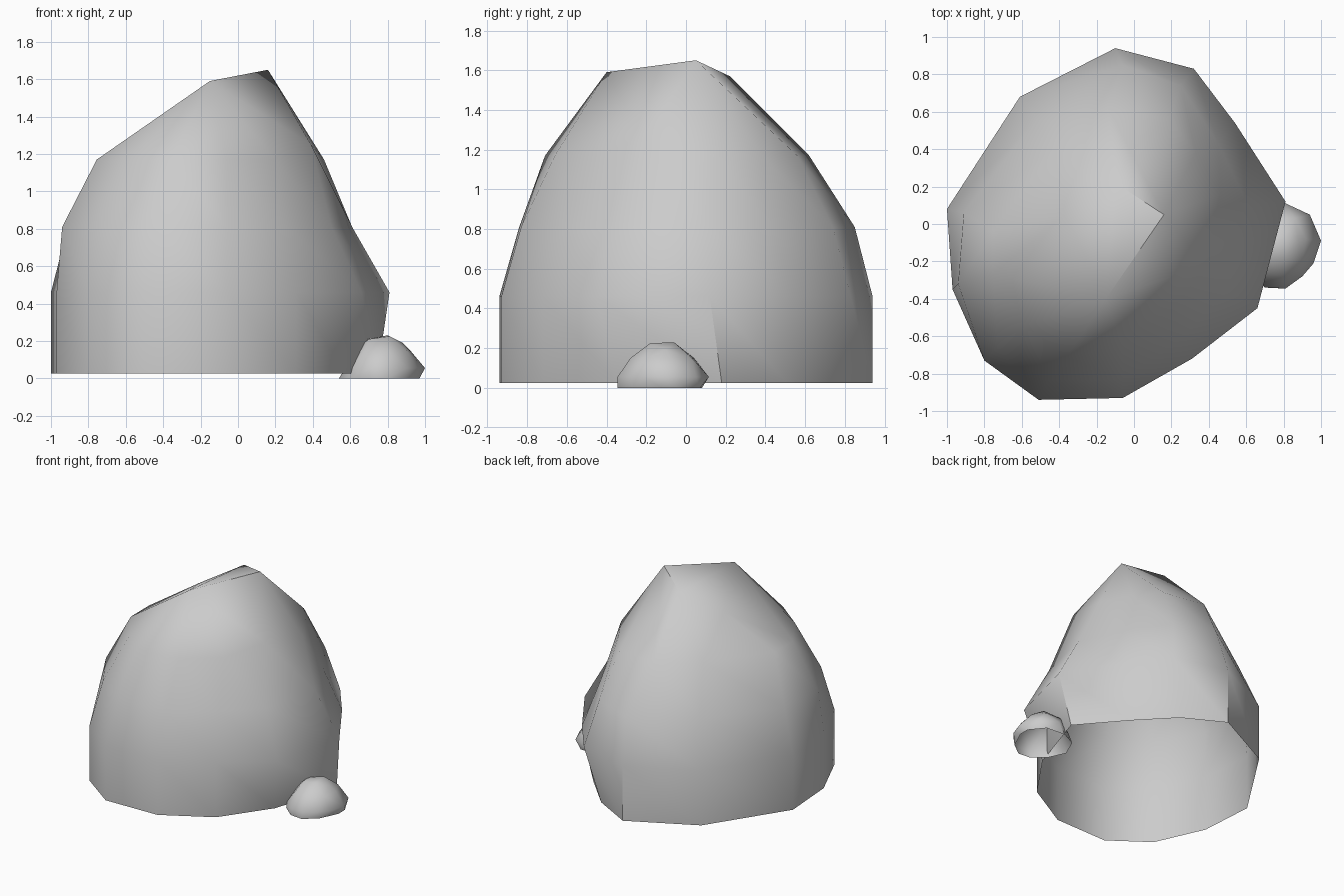
import bpy, bmesh, math

if "Cube" in bpy.data.objects:
    bpy.data.objects.remove(bpy.data.objects["Cube"])


def finish(name, bm):
    """Turn a bmesh into a smooth-shaded object that keeps its hard creases."""
    bmesh.ops.recalc_face_normals(bm, faces=bm.faces[:])
    me = bpy.data.meshes.new(name)
    bm.to_mesh(me)
    bm.free()
    ob = bpy.data.objects.new(name, me)
    bpy.context.collection.objects.link(ob)
    bpy.ops.object.select_all(action='DESELECT')
    ob.select_set(True)
    bpy.context.view_layer.objects.active = ob
    bpy.ops.object.shade_smooth_by_angle(angle=math.radians(45))
    return ob


# Boulder: twelve-sided outlines, clockwise from the left, foot to shoulder
waist = [(-1, .08), (-.61, .68), (-.10, .94), (.32, .83), (.54, .54), (.81, .12),
         (.66, -.45), (.31, -.72), (-.06, -.93), (-.51, -.94), (-.80, -.73), (-.97, -.35)]
chest = [(-.91, .06), (-.52, .56), (-.06, .85), (.25, .74), (.45, .43), (.61, .10),
         (.50, -.36), (.26, -.60), (-.06, -.83), (-.46, -.84), (-.73, -.66), (-.94, -.32)]
shoulder = [(-.755, -.04), (-.43, .40), (-.14, .62), (.19, .56), (.33, .38), (.46, .16),
            (.39, -.22), (.20, -.46), (-.06, -.66), (-.36, -.71), (-.58, -.54), (-.755, -.27)]
# The foot follows the waist but tucks in on the right side
foot = list(waist)
foot[3:7] = [(.21, .77), (.46, .51), (.745, .18), (.57, -.35)]

bm = bmesh.new()
rings = [[bm.verts.new((x, y, z)) for x, y in outline]
         for z, outline in ((.025, foot), (.46, waist), (.81, chest), (1.17, shoulder))]
for lo, hi in zip(rings, rings[1:]):
    for i in range(12):
        j = (i + 1) % 12
        bm.faces.new((lo[i], lo[j], hi[j], hi[i]))
top = rings[-1]
top[6].co.z = 1.25
# Crown of the boulder: ridge points, each fanned out to part of the shoulder
crest = {'A': (-.15, -.40, 1.59), 'B': (.16, .05, 1.65), 'D': (-.10, .22, 1.57),
         'M': (-.37, .05, 1.42), 'V': (-.02, .39, 1.36)}
c = {k: bm.verts.new(p) for k, p in crest.items()}
fan = 'MDVBBBAAAAAM'
for i in range(12):
    j = (i + 1) % 12
    bm.faces.new((top[i], top[j], c[fan[i]]))
    if fan[i] != fan[i - 1]:
        bm.faces.new((top[i], c[fan[i]], c[fan[i - 1]]))
for tri in ('AMD', 'ADB', 'BDV'):
    bm.faces.new([c[k] for k in tri])
finish("boulder", bm)

# Pebble resting against the right side: hull of outlines, open underneath
base = [(.54, -.12), (.60, .02), (.72, .08), (.88, .07), (.97, -.04), (.97, -.12),
        (.90, -.27), (.80, -.345), (.70, -.335), (.60, -.25)]
belly = [(.58, -.12), (.64, .03), (.80, .115), (.94, .05), (1.0, -.09),
         (.96, -.21), (.90, -.28), (.81, -.345), (.70, -.34), (.61, -.25)]
upper = [(.63, -.14), (.72, .04), (.86, .03), (.92, -.08), (.90, -.20), (.80, -.28), (.68, -.25)]
crown = [(.69, -.10, .21), (.80, -.06, .23), (.81, -.18, .225), (.70, -.18, .21), (.88, -.10, .19)]
bm = bmesh.new()
for z, outline in ((0, base), (.055, belly), (.15, upper)):
    for x, y in outline:
        bm.verts.new((x, y, z))
for p in crown:
    bm.verts.new(p)
bmesh.ops.convex_hull(bm, input=bm.verts[:])
under = [f for f in bm.faces if all(v.co.z < 1e-4 for v in f.verts)]
bmesh.ops.delete(bm, geom=under, context='FACES')
bmesh.ops.delete(bm, geom=[v for v in bm.verts if not v.link_faces], context='VERTS')
finish("pebble", bm)
